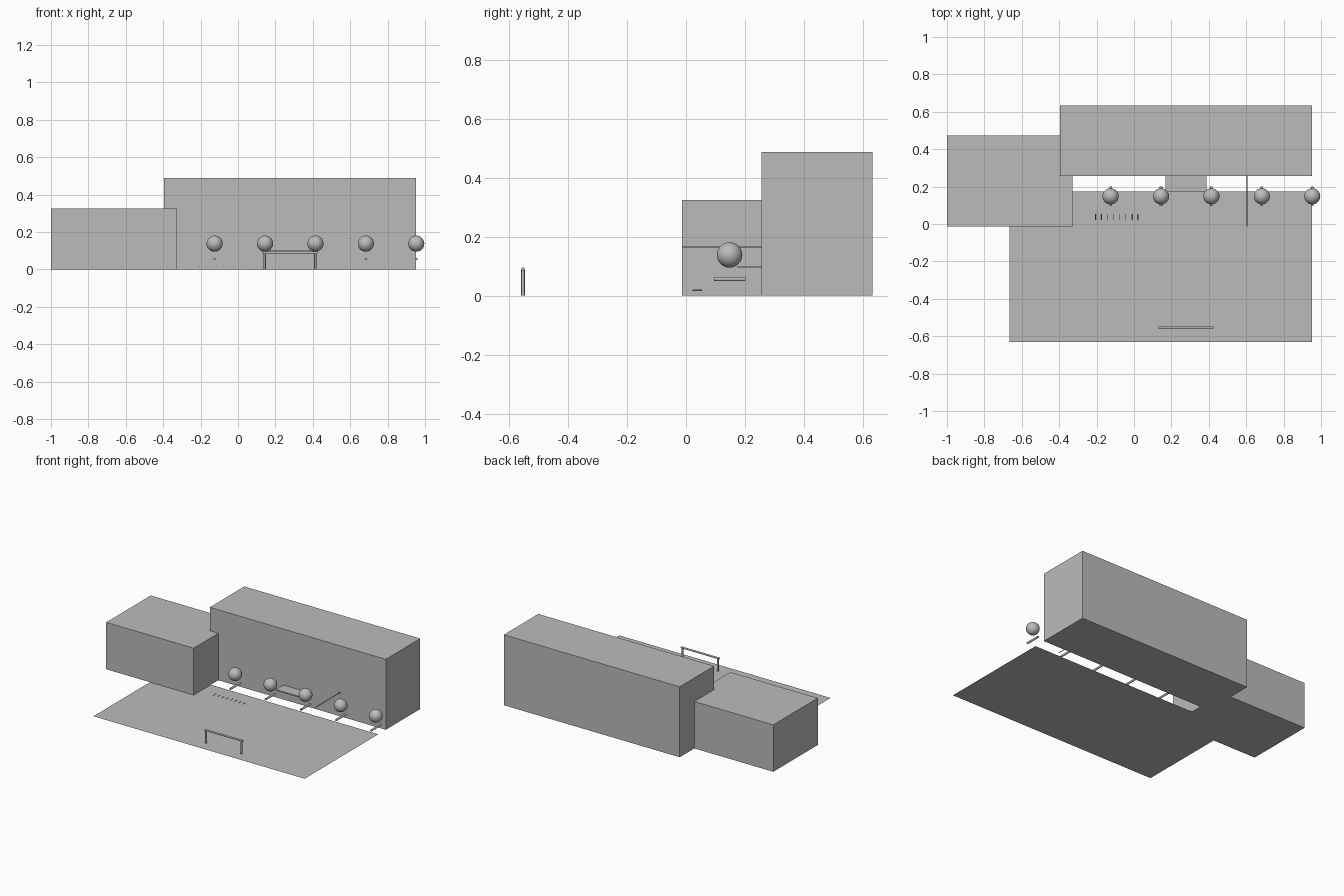
import bpy
import math

cube = bpy.data.objects.get("Cube")
if cube:
    bpy.data.objects.remove(cube, do_unlink=True)

grey = bpy.data.materials.new("plain_grey")
grey.use_nodes = True
colour = (0.5, 0.5, 0.5, 1)
grey.diffuse_color = colour
grey.node_tree.nodes["Principled BSDF"].inputs["Base Color"].default_value = colour


def finish(name, smooth=False):
    obj = bpy.context.object
    obj.name = name
    obj.data.materials.append(grey)
    if smooth:
        bpy.ops.object.shade_smooth_by_angle(angle=math.radians(40))
    return obj


def block(name, x, y, z):
    """Box spanning three (low, high) ranges."""
    spans = (x, y, z)
    centre = [(a + b) / 2 for a, b in spans]
    bpy.ops.mesh.primitive_cube_add(size=1, location=centre)
    bpy.context.object.scale = [b - a for a, b in spans]
    bpy.ops.object.transform_apply(location=False, rotation=False, scale=True)
    return finish(name)


def rod(name, centre, length, radius, axis, sides=12):
    """Cylinder lying along the named axis."""
    turn = {"x": (0, math.pi / 2, 0), "y": (math.pi / 2, 0, 0), "z": (0, 0, 0)}[axis]
    bpy.ops.mesh.primitive_cylinder_add(vertices=sides, radius=radius, depth=length,
                                        location=centre, rotation=turn)
    return finish(name, True)


# Two buildings
block("low_building", (-1, -0.33), (-0.014, 0.473), (0, 0.325))
block("tall_building", (-0.395, 0.953), (0.256, 0.633), (0, 0.488))

# Flat forecourt
bpy.ops.mesh.primitive_plane_add(size=1, location=(0.144, -0.229, 0))
bpy.context.object.scale = (1.618, 0.806, 1)
bpy.ops.object.transform_apply(location=False, rotation=False, scale=True)
finish("forecourt")

# Shelf on the tall building's front wall
block("wall_shelf", (0.168, 0.388), (0.174, 0.256), (0.093, 0.1))

# Row of globes, each above a short rod
for i in range(5):
    x = -0.125 + 0.2695 * i
    bpy.ops.mesh.primitive_uv_sphere_add(segments=32, ring_count=16, radius=0.043,
                                         location=(x, 0.148, 0.138))
    finish(f"globe_{i + 1}", True)
    rod(f"globe_rod_{i + 1}", (x, 0.148, 0.056), 0.106, 0.007, "y")

# Thin pole reaching out from the wall
rod("wall_pole", (0.603, 0.121, 0.165), 0.27, 0.0025, "y", 8)

# Row of small pins
for i in range(8):
    rod(f"pin_{i + 1}", (-0.206 + 0.0325 * i, 0.038, 0.018), 0.032, 0.002, "y", 8)

# Low rail on two posts
rod("rail_bar", (0.278, -0.553, 0.09), 0.292, 0.006, "x")
for side, x in (("right", 0.143), ("left", 0.413)):
    rod(f"rail_post_{side}", (x, -0.553, 0.044), 0.088, 0.006, "z")
